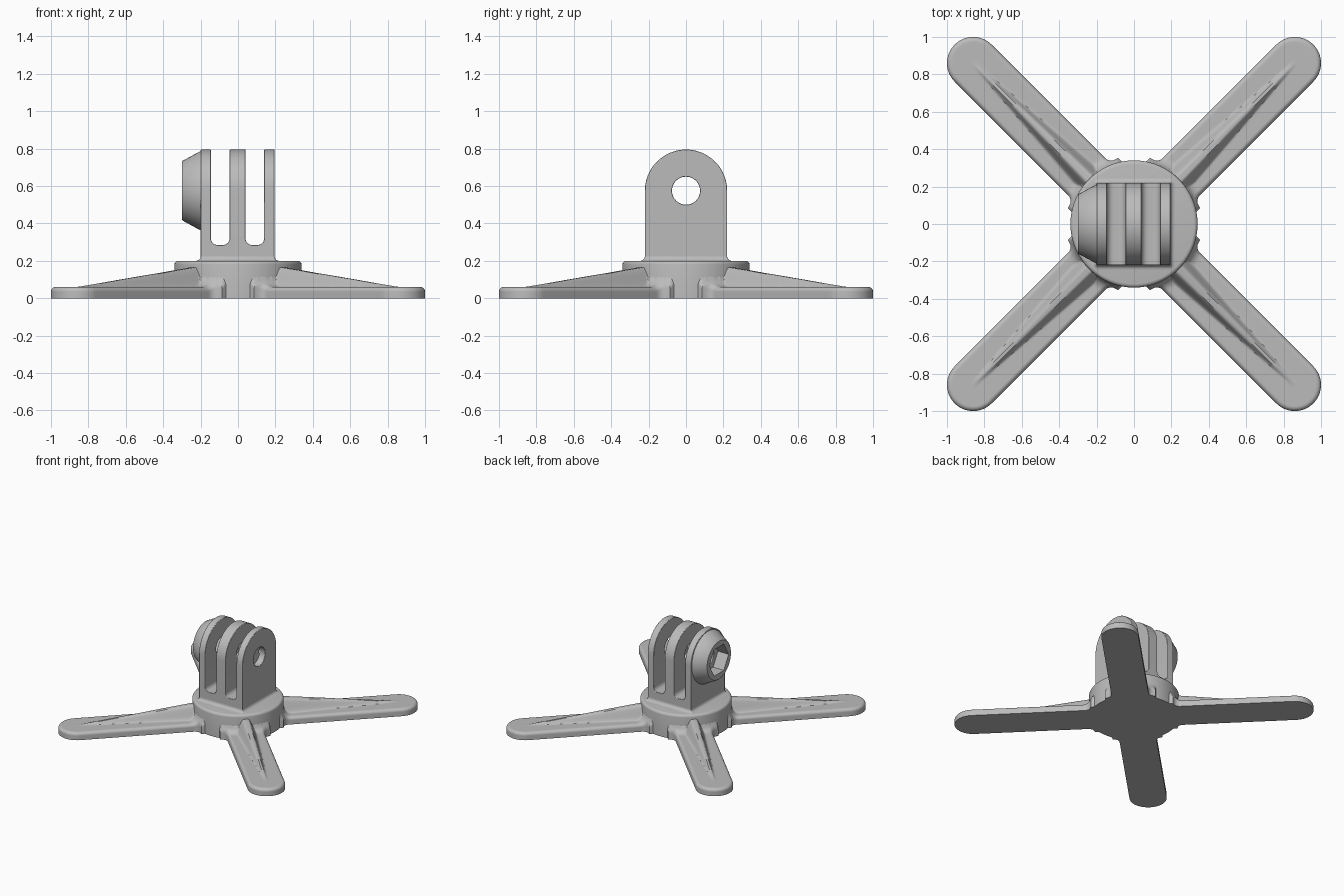
import bpy, bmesh, math
from math import sin, cos, pi, hypot, sqrt

if "Cube" in bpy.data.objects:
    bpy.data.objects.remove(bpy.data.objects["Cube"], do_unlink=True)

grey = bpy.data.materials.new("plastic_grey")
grey.use_nodes = True
grey.diffuse_color = (0.5, 0.5, 0.5, 1)
grey.node_tree.nodes["Principled BSDF"].inputs["Base Color"].default_value = (0.5, 0.5, 0.5, 1)

HUB_R, HUB_Z = 0.34, 0.2
BORE_Z, BORE_R, LUG_R = 0.575, 0.075, 0.22
ARM_W, ARM_END, PLATE_Z = 0.14, 0.86 * sqrt(2), 0.06
X0, X1 = -0.2, 0.195


def finish(name, bm):
    bmesh.ops.recalc_face_normals(bm, faces=bm.faces)
    mesh = bpy.data.meshes.new(name)
    bm.to_mesh(mesh)
    bm.free()
    mesh.materials.append(grey)
    ob = bpy.data.objects.new(name, mesh)
    bpy.context.collection.objects.link(ob)
    return ob


def activate(ob):
    bpy.ops.object.select_all(action='DESELECT')
    ob.select_set(True)
    bpy.context.view_layer.objects.active = ob


def smooth(ob, degrees=35):
    activate(ob)
    bpy.ops.object.shade_smooth_by_angle(angle=math.radians(degrees))


def loft(bm, rings, closed=True):
    """Join successive rings of points with quads."""
    rows = [[bm.verts.new(p) for p in ring] for ring in rings]
    n = len(rows[0])
    for a, b in zip(rows, rows[1:]):
        for i in range(n if closed else n - 1):
            j = (i + 1) % n
            bm.faces.new((a[i], a[j], b[j], b[i]))
    return rows


def prism(name, rings):
    """Capped solid from two or more rings."""
    bm = bmesh.new()
    rows = loft(bm, rings)
    bm.faces.new(rows[0])
    bm.faces.new(rows[-1])
    return finish(name, bm)


def fillet(d, r):
    """Height of a concave fillet at distance d from a wall."""
    d = min(max(d, 0), r)
    return r - sqrt(max(0, r * r - (r - d) ** 2))


# Round hub with a softened top rim
bm = bmesh.new()
bmesh.ops.create_cone(bm, cap_ends=True, segments=96, radius1=HUB_R, radius2=HUB_R, depth=HUB_Z)
bmesh.ops.translate(bm, verts=bm.verts, vec=(0, 0, HUB_Z / 2))
rim = [e for e in bm.edges if all(v.co.z > HUB_Z - 0.001 for v in e.verts)]
bmesh.ops.bevel(bm, geom=rim, offset=0.02, segments=4, profile=0.5, affect='EDGES')
smooth(finish("hub", bm))


# Arms: flat rounded plate with a tapering rib, blended into the hub
def arm_height(s, v, w):
    rise = max(0, 0.12 * (ARM_END - s))
    half = 0.012 + 0.65 * rise
    k = min(max((abs(v) / half - 0.2) / 0.8, 0), 1)
    rib = rise * (1 - k * k * (3 - 2 * k))
    blend = fillet(hypot(s, v) - HUB_R, 0.06)
    edge = w - abs(v) if s < ARM_END else ARM_W - hypot(s - ARM_END, v)
    return PLATE_Z + max(rib, blend) - fillet(edge, 0.025)


def arm_section(s, turn):
    if s < ARM_END:
        w = ARM_W + fillet(s - 0.31, 0.05)
    else:
        w = max(0.002, sqrt(max(0, ARM_W ** 2 - (s - ARM_END) ** 2)))
    n = 56
    pts = [(-w, 0)]
    for i in range(n + 1):
        v = w * sin(pi / 2 * (2 * i / n - 1))
        pts.append((v, arm_height(s, v, w)))
    pts.append((w, 0))
    c, d = cos(turn), sin(turn)
    return [(s * c - v * d, s * d + v * c, z) for v, z in pts]


stations = [0.2, 0.25] + [0.29 + 0.01 * i for i in range(12)]
stations += [0.41 + (ARM_END - 0.41) * i / 24 for i in range(24)]
stations += [ARM_END + ARM_W * sin(pi / 2 * i / 18) for i in range(19)]
for i, place in enumerate(("back_left", "back_right", "front_right", "front_left")):
    turn = pi / 4 + i * pi / 2
    smooth(prism("arm_" + place, [arm_section(s, turn) for s in stations]), 40)

# Lug block: arch outline, then slots and bore cut through it
arch = [(-LUG_R, 0.19), (LUG_R, 0.19)]
arch += [(LUG_R * cos(pi * i / 40), BORE_Z + LUG_R * sin(pi * i / 40)) for i in range(41)]
lugs = prism("lugs", [[(x, y, z) for y, z in arch] for x in (X0, X1)])


def slot_cutter(xa, xb, floor=0.285, r=0.035):
    arc = [pi / 2 * i / 6 for i in range(7)]
    pts = [(xa, 0.9)]
    pts += [(xa + r - r * cos(a), floor + r - r * sin(a)) for a in arc]
    pts += [(xb - r + r * sin(a), floor + r - r * cos(a)) for a in arc]
    pts.append((xb, 0.9))
    return prism("slot_cutter", [[(x, y, z) for x, z in pts] for y in (-0.3, 0.3)])


def circle(x, radius, n=48):
    return [(x, radius * cos(2 * pi * i / n), BORE_Z + radius * sin(2 * pi * i / n)) for i in range(n)]


cutters = [slot_cutter(-0.145, -0.045), slot_cutter(0.04, 0.14),
           prism("bore_cutter", [circle(-0.4, BORE_R), circle(0.4, BORE_R)])]
activate(lugs)
for cutter in cutters:
    cutter.hide_render = True
    mod = lugs.modifiers.new("cut", 'BOOLEAN')
    mod.operation = 'DIFFERENCE'
    mod.solver = 'EXACT'
    mod.object = cutter
    bpy.ops.object.modifier_apply(modifier=mod.name)
for cutter in cutters:
    bpy.data.objects.remove(cutter, do_unlink=True)
soft = lugs.modifiers.new("soft_edges", 'BEVEL')
soft.width = 0.005
soft.segments = 2
soft.limit_method = 'ANGLE'
soft.angle_limit = math.radians(50)
smooth(lugs)


# Small flared foot where the lugs meet the hub
def foot_ring(z, grow):
    a, b, y = X0 - grow, X1 + grow, LUG_R + grow
    r = 0.005 + grow
    corners = ((b - r, y - r, 0), (a + r, y - r, 1), (a + r, r - y, 2), (b - r, r - y, 3))
    return [(x + r * cos(pi / 2 * (q + i / 4)), yy + r * sin(pi / 2 * (q + i / 4)), z)
            for x, yy, q in corners for i in range(5)]


R = 0.025
steps = [pi / 2 * i / 6 for i in range(7)]
smooth(prism("lug_foot", [foot_ring(HUB_Z - 0.005, R)] +
             [foot_ring(HUB_Z + R * (1 - cos(a)), R * (1 - sin(a))) for a in steps]))


# Conical nut boss with a hexagonal pocket
def hexagon(x, apothem, n=48):
    ring = []
    for i in range(n):
        a = 2 * pi * i / n
        r = apothem / cos(a % (pi / 3) - pi / 6)
        ring.append((x, r * cos(a), BORE_Z + r * sin(a)))
    return ring


bm = bmesh.new()
loft(bm, [circle(X0 + 0.002, 0.211), circle(X0 - 0.004, 0.21), circle(-0.296, 0.16), circle(-0.3, 0.155),
          hexagon(-0.3, 0.108), hexagon(X0 - 0.003, 0.108), circle(X0 - 0.003, BORE_R)])
smooth(finish("nut_boss", bm), 30)
